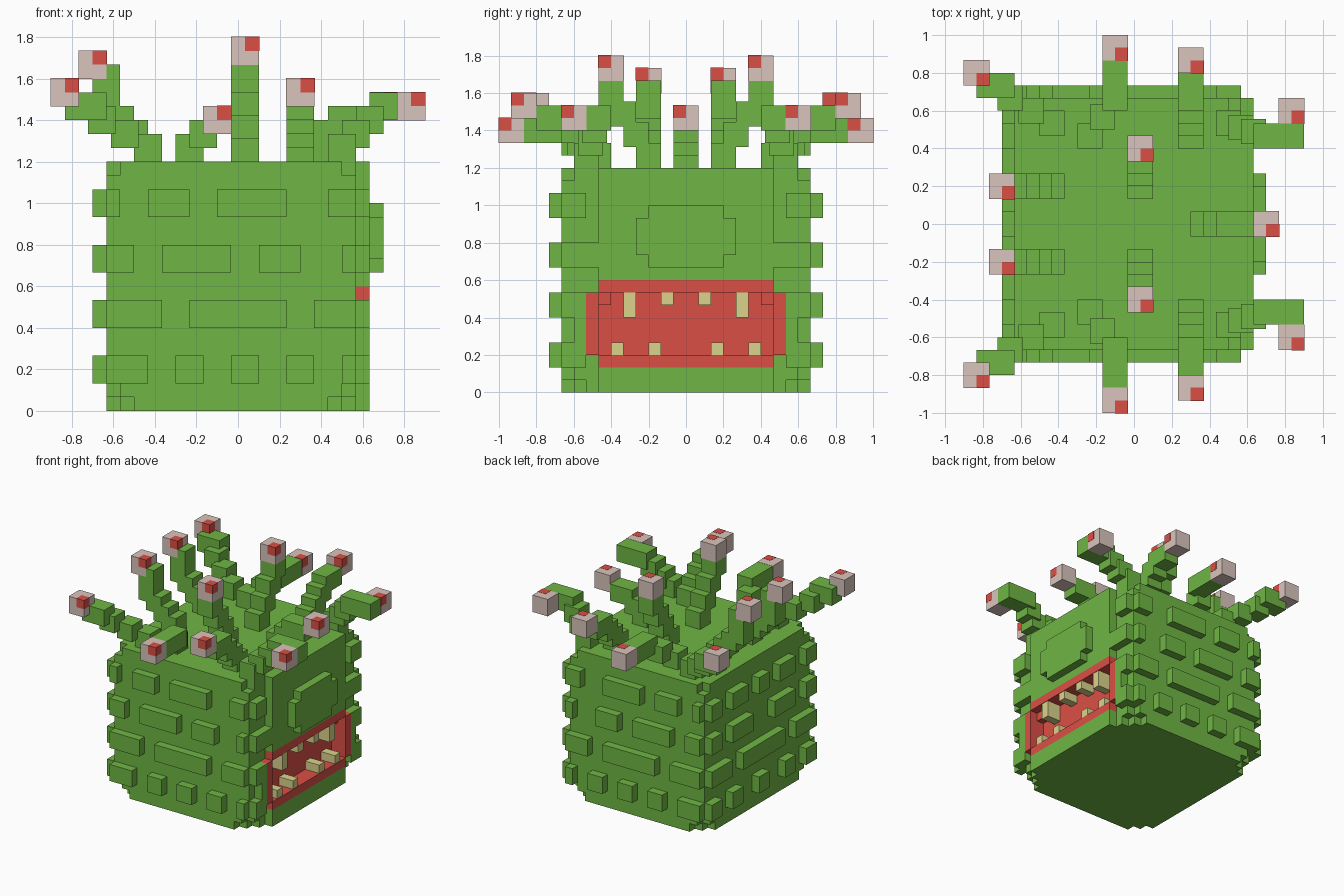
import bpy, bmesh
from mathutils import Matrix, Vector

if "Cube" in bpy.data.objects:
    bpy.data.objects.remove(bpy.data.objects["Cube"], do_unlink=True)

U = 1 / 15                          # block size
ORIGIN = Vector((13.5, 15, 0))      # grid centre in blocks


def material(name, rgb):
    m = bpy.data.materials.new(name)
    m.use_nodes = True
    m.diffuse_color = (*rgb, 1)
    m.node_tree.nodes["Principled BSDF"].inputs["Base Color"].default_value = (*rgb, 1)
    return m


GREEN = material("leaf green", (0.162, 0.470, 0.058))
RED = material("mouth red", (0.700, 0.078, 0.060))
GREY = material("eye grey", (0.700, 0.560, 0.505))
BONE = material("tooth bone", (0.710, 0.655, 0.262))


def blocks(name, boxes, mat):
    """One object made of (low corner, size) boxes in block units."""
    bm = bmesh.new()
    for low, size in boxes:
        low, size = Vector(low), Vector(size)
        bmesh.ops.create_cube(bm, size=1, matrix=Matrix.Translation((low + size / 2 - ORIGIN) * U)
                              @ Matrix.Diagonal((*(size * U), 1)))
    me = bpy.data.meshes.new(name)
    bm.to_mesh(me)
    bm.free()
    me.materials.append(mat)
    bpy.context.collection.objects.link(bpy.data.objects.new(name, me))


def span(x, y, z):
    """Box from three (low, high) ranges."""
    return tuple(zip(*((a, b - a) for a, b in (x, y, z))))


def both(boxes):
    """The boxes and their copies mirrored across the middle of y."""
    return boxes + [((p[0], 30 - p[1] - s[1], p[2]), s) for p, s in boxes]


def layer(cut, z):
    """Body layer whose four corners are cut into steps."""
    return [span((4 + cut - i, 22 - cut + i), (5 + i, 25 - i), z) for i in range(cut + 1)]


# Body: square block with cut corners at the bottom and top, open at the mouth
body = layer(2, (0, 1)) + layer(1, (1, 2)) + layer(0, (9, 17)) + layer(1, (17, 18))
body.append(span((4, 21), (5, 25), (2, 9)))
body += both([span((21, 22), (5, 7), (2, 9))]
             + [span((21, 22), (7, 8), (z, z + 1)) for z in (2, 8)])
blocks("body", body, GREEN)

# Face plates above, below and beside the mouth
blocks("face_plates", [span((22, 23), (8, 22), z) for z in ((0, 2), (9, 18))]
       + both([span((22, 23), (6, 7), (3, 8))]), GREEN)

# Raised brow plate above the mouth
blocks("brow", [span((23, 24), (12 - i, 18 + i), (10 + i, 15 - i)) for i in (0, 1)], GREEN)

# Mouth: back wall, rim with stepped inner corners, teeth
blocks("mouth_back", [span((20.5, 21.1), (8, 22), (3, 8))], RED)
rim = [span((21, 23), (8, 22), (z, z + 1)) for z in (2, 8)]
rim += both([span((21, 23), (7, 8), (3, 8)), span((21, 22), (8, 9), (7, 8))])
blocks("mouth_rim", rim, RED)
teeth = [span((21, 22.95), (y, y + 1), z)
         for y, z in ((10, (6, 8)), (13, (7, 8)), (9, (3, 4)), (12, (3, 4)))]
blocks("teeth", both(teeth), BONE)


def bump_row(name, z, sides, backs, faces):
    """Bumps one block proud of both sides, the back and the face's edges."""
    h = (z, z + 2)
    row = [span(x, (4, 5.5), h) for x in sides] + [span((21.5, 23), y, h) for y in faces]
    blocks(name, both(row) + [span((3, 4.5), y, h) for y in backs], GREEN)


bump_row("bumps_top", 14, [(4, 5), (7, 10), (12, 17), (20, 22)],
         [(5, 7), (9, 12), (14, 16), (18, 21), (23, 25)], [(5, 7)])
bump_row("bumps_upper", 10, [(4, 6), (8, 13), (15, 18), (21, 22)],
         [(5, 7), (9, 13), (17, 21), (23, 25)], [(5, 9)])
bump_row("bumps_lower", 6, [(4, 8), (10, 17), (19, 22)],
         [(5, 9), (11, 19), (21, 25)], [(5, 7)])
bump_row("bumps_bottom", 2, [(4, 7), (9, 11), (13, 15), (17, 19), (21, 22)],
         [(5, 7), (9, 11), (14, 16), (19, 21), (23, 25)], [(5, 7)])


def stalk(name, start, end, count, tip, eye, mirrored=True):
    """Stair of blocks from start to end, a longer tip block, then an eye."""
    start, end = Vector(start), Vector(end)
    stem = [(tuple(start.lerp(end, i / (count - 1))), (2, 2, 2)) for i in range(count - 1)]
    stem.append((tuple(end), tip))
    blocks(name + "_stalk", both(stem) if mirrored else stem, GREEN)
    e = 0.02                        # keeps eye and pupil slightly proud
    low = end + Vector(eye)
    lows = [low, Vector((low.x, 28 - low.y, low.z))] if mirrored else [low]
    blocks(name + "_eye", [(p - Vector((e, e, e)), [2 + 2 * e] * 3) for p in lows], GREY)
    blocks(name + "_pupil", [(p + Vector((1, -2 * e, 1)), [1 + 2 * e] * 3) for p in lows], RED)


stalk("side_short", (9, 21, 18), (11, 24, 20), 3, (2, 4, 2), (0, 4, 0))
stalk("side_long", (17, 21, 18), (17, 24, 21), 4, (2, 3, 2), (0, 3, 1))
stalk("rear_corner", (6, 22, 18), (1, 25, 21), 4, (3, 2, 2), (-1, 1, 1))
stalk("face_corner", (20, 22, 18), (23, 21, 21), 4, (4, 2, 2), (2, 2, 0))
stalk("tall_middle", (13, 17, 18), (13, 20, 23), 4, (2, 2, 2), (0, 0, 2))
stalk("rear_middle", (6, 17, 18), (3, 17, 21), 4, (2, 2, 4), (-1, 0, 3))
stalk("face_middle", (18, 14, 18), (20, 14, 20), 3, (3, 2, 2), (3, 0, 1), False)
